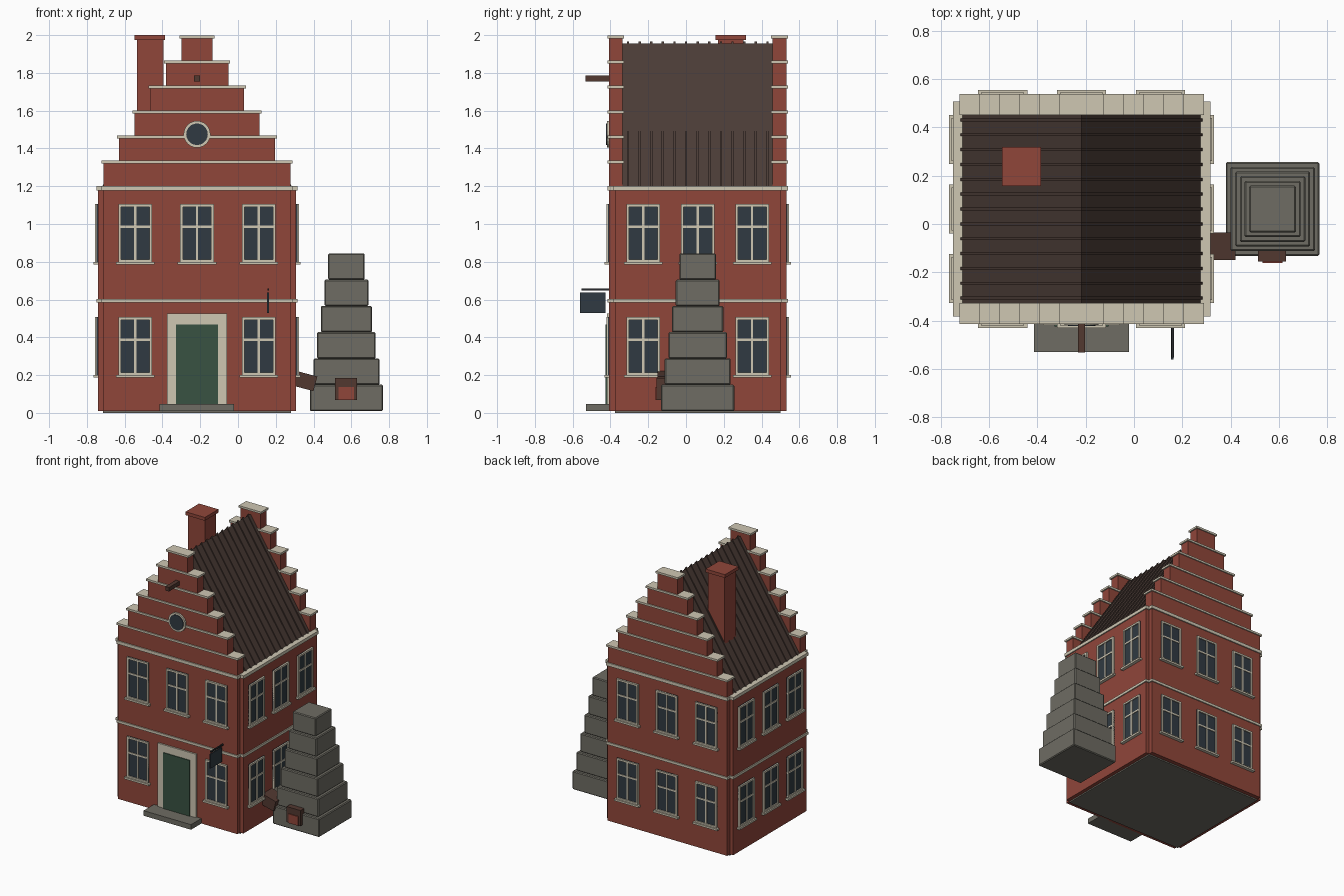
import bpy, bmesh, math
from mathutils import Matrix, Vector

cube = bpy.data.objects.get("Cube")
if cube:
    bpy.data.objects.remove(cube)


def material(name, r, g, b):
    m = bpy.data.materials.new(name)
    m.use_nodes = True
    m.diffuse_color = (r, g, b, 1)
    m.node_tree.nodes["Principled BSDF"].inputs["Base Color"].default_value = (r, g, b, 1)
    return m


BRICK = material("brick red", 0.28, 0.061, 0.042)
CREAM = material("cream trim", 0.62, 0.57, 0.45)
GLASS = material("dark glass", 0.03, 0.042, 0.054)
GREEN = material("door green", 0.04, 0.085, 0.055)
STONE = material("grey stone", 0.156, 0.15, 0.125)
ROOF = material("roof brown", 0.069, 0.044, 0.036)
WOOD = material("dark wood", 0.084, 0.04, 0.03)
IRON = material("black iron", 0.02, 0.022, 0.025)

CX, CY = -0.217, 0.062          # house centre
FRONT_HALF, SIDE_HALF = 0.469, 0.525   # facade distances from the centre


def add_box(bm, lo, hi, index=0):
    lo, hi = Vector(lo), Vector(hi)
    mat = Matrix.Translation((lo + hi) / 2) @ Matrix.Diagonal((*(hi - lo), 1))
    made = bmesh.ops.create_cube(bm, size=1, matrix=mat)
    for f in {f for v in made["verts"] for f in v.link_faces}:
        f.material_index = index


def finish(name, bm, *mats):
    mesh = bpy.data.meshes.new(name)
    bm.to_mesh(mesh)
    bm.free()
    for m in mats:
        mesh.materials.append(m)
    return place(name, mesh)


def place(name, mesh):
    obj = bpy.data.objects.new(name, mesh)
    bpy.context.collection.objects.link(obj)
    return obj


def box(name, lo, hi, mat):
    bm = bmesh.new()
    add_box(bm, lo, hi)
    return finish(name, bm, mat)


def house_box(name, hx, hy, z0, z1, mat):
    return box(name, (CX - hx, CY - hy, z0), (CX + hx, CY + hy, z1), mat)


# Walls with notched corners, base plate and trim bands
house_box("base_plate", 0.497, 0.437, 0, 0.02, STONE)
house_box("front_back_walls", 0.497, FRONT_HALF, 0.01, 1.2, BRICK)
house_box("side_walls", SIDE_HALF, 0.437, 0.01, 1.19, BRICK)
for label, z0, z1 in (("lower", 0.585, 0.604), ("upper", 1.178, 1.202)):
    house_box(label + "_band_front_back", 0.505, FRONT_HALF + 0.008, z0, z1, CREAM)
    house_box(label + "_band_sides", SIDE_HALF + 0.008, 0.445, z0, z1, CREAM)

# Stepped gables with coping stones
STEP = 0.1325
for label, y0, y1 in (("front", CY - FRONT_HALF, -0.335), ("back", 0.459, CY + FRONT_HALF)):
    bricks, caps = bmesh.new(), bmesh.new()
    for i in range(6):
        half, z = 0.0827 * (6 - i), 1.2 + i * STEP
        add_box(bricks, (CX - half, y0, z), (CX + half, y1, z + STEP))
        add_box(caps, (CX - half - 0.01, y0 - 0.008, z + STEP - 0.012),
                (CX + half + 0.01, y1 + 0.008, z + STEP + 0.003))
    finish(label + "_gable", bricks, BRICK)
    finish(label + "_gable_caps", caps, CREAM)


# Pitched roof with raised seams
def add_prism(bm, y0, y1, half, base, ridge):
    pts = ((CX - half, base), (CX + half, base), (CX, ridge))
    a, b = ([bm.verts.new((x, y, z)) for x, z in pts] for y in (y0, y1))
    bm.faces.new(a)
    bm.faces.new(b[::-1])
    for i in range(3):
        j = (i + 1) % 3
        bm.faces.new((a[j], a[i], b[i], b[j]))


roof, seams = bmesh.new(), bmesh.new()
add_prism(roof, -0.335, 0.459, 0.497, 1.195, 1.955)
for i in range(13):
    y = CY + (i - 6) * 0.0615
    add_prism(seams, y - 0.006, y + 0.006, 0.505, 1.195, 1.967)
finish("roof", roof, ROOF)
finish("roof_seams", seams, ROOF)

# Chimney
box("chimney", (-0.535, 0.17, 1.4), (-0.395, 0.305, 1.98), BRICK)
box("chimney_cap", (-0.547, 0.157, 1.975), (-0.386, 0.318, 2.0), BRICK)

# One window mesh shared by every facade: outward is -y, the wall at y = 0
W, H, BAR = 0.089, 0.308, 0.014
bm = bmesh.new()
add_box(bm, (-W, -0.006, 0), (W, 0.01, H), 1)
for s in (-1, 1):
    add_box(bm, (s * W - BAR * (s > 0), -0.014, 0), (s * W + BAR * (s < 0), 0.01, H))
add_box(bm, (-W, -0.014, H - BAR), (W, 0.01, H))
add_box(bm, (-W, -0.014, 0), (W, 0.01, BAR))
add_box(bm, (-0.006, -0.011, 0), (0.006, 0.01, H))
add_box(bm, (-W, -0.011, 0.182), (W, 0.01, 0.194))
add_box(bm, (-0.102, -0.024, -0.012), (0.102, 0.01, 0.002))
window = finish("window", bm, CREAM, GLASS)
window_mesh = window.data
bpy.data.objects.remove(window)

for label, turn, dist, gap in (("front", 0, FRONT_HALF, 0.327), ("left", 90, SIDE_HALF, 0.288),
                               ("back", 180, FRONT_HALF, 0.327), ("right", 270, SIDE_HALF, 0.288)):
    for floor, z in (("lower", 0.199), ("upper", 0.797)):
        for col in (-1, 0, 1):
            if label == "front" and floor == "lower" and col == 0:
                continue      # the door stands here
            obj = place(f"{label}_{floor}_window", window_mesh)
            obj.matrix_world = (Matrix.Translation((CX, CY, z))
                                @ Matrix.Rotation(math.radians(turn), 4, "Z")
                                @ Matrix.Translation((col * gap, -dist, 0)))

# Round attic window
FY = CY - FRONT_HALF
for name, radius, depth, mat in (("round_window_frame", 0.071, 0.012, CREAM),
                                 ("round_window_glass", 0.057, 0.016, GLASS)):
    bm = bmesh.new()
    bmesh.ops.create_cone(bm, cap_ends=True, segments=24, radius1=radius, radius2=radius,
                          depth=depth * 2, matrix=Matrix.Translation((CX, FY, 1.475))
                          @ Matrix.Rotation(math.pi / 2, 4, "X"))
    finish(name, bm, mat)

# Hoist beam, door and doorstep
box("hoist_beam", (CX - 0.015, -0.533, 1.755), (CX + 0.015, FY + 0.02, 1.785), WOOD)
box("door_frame", (CX - 0.16, FY - 0.012, 0.02), (CX + 0.16, FY + 0.01, 0.525), CREAM)
box("door", (CX - 0.112, FY - 0.018, 0.02), (CX + 0.112, FY + 0.01, 0.468), GREEN)
box("doorstep", (-0.415, -0.53, 0.01), (-0.02, FY + 0.01, 0.048), STONE)

# Hanging sign
box("sign_rod", (0.155, -0.552, 0.648), (0.165, FY + 0.01, 0.658), IRON)
box("sign_board", (0.154, -0.561, 0.53), (0.163, -0.425, 0.638), GLASS)

# Stepped stone kiln beside the house
KX, KY = 0.574, 0.062
for i in range(6):
    half, z = 0.194 - 0.0194 * i, 0.01 + i * 0.139
    bm = bmesh.new()
    add_box(bm, (KX - half, KY - half, z), (KX + half, KY + half, z + 0.139))
    bmesh.ops.bevel(bm, geom=bm.edges[:], offset=0.006, segments=1, affect="EDGES")
    finish(f"kiln_tier_{i + 1}", bm, STONE)
box("kiln_mouth", (0.514, -0.156, 0.068), (0.63, -0.1, 0.185), WOOD)
box("kiln_fire", (0.533, -0.162, 0.068), (0.614, -0.11, 0.137), BRICK)

# Tilted duct between the kiln and the house
duct = box("kiln_duct", (-0.07, -0.057, -0.04), (0.07, 0.057, 0.04), WOOD)
duct.matrix_world = (Matrix.Translation((0.342, -0.093, 0.172))
                     @ Matrix.Rotation(math.radians(15), 4, "Y"))
